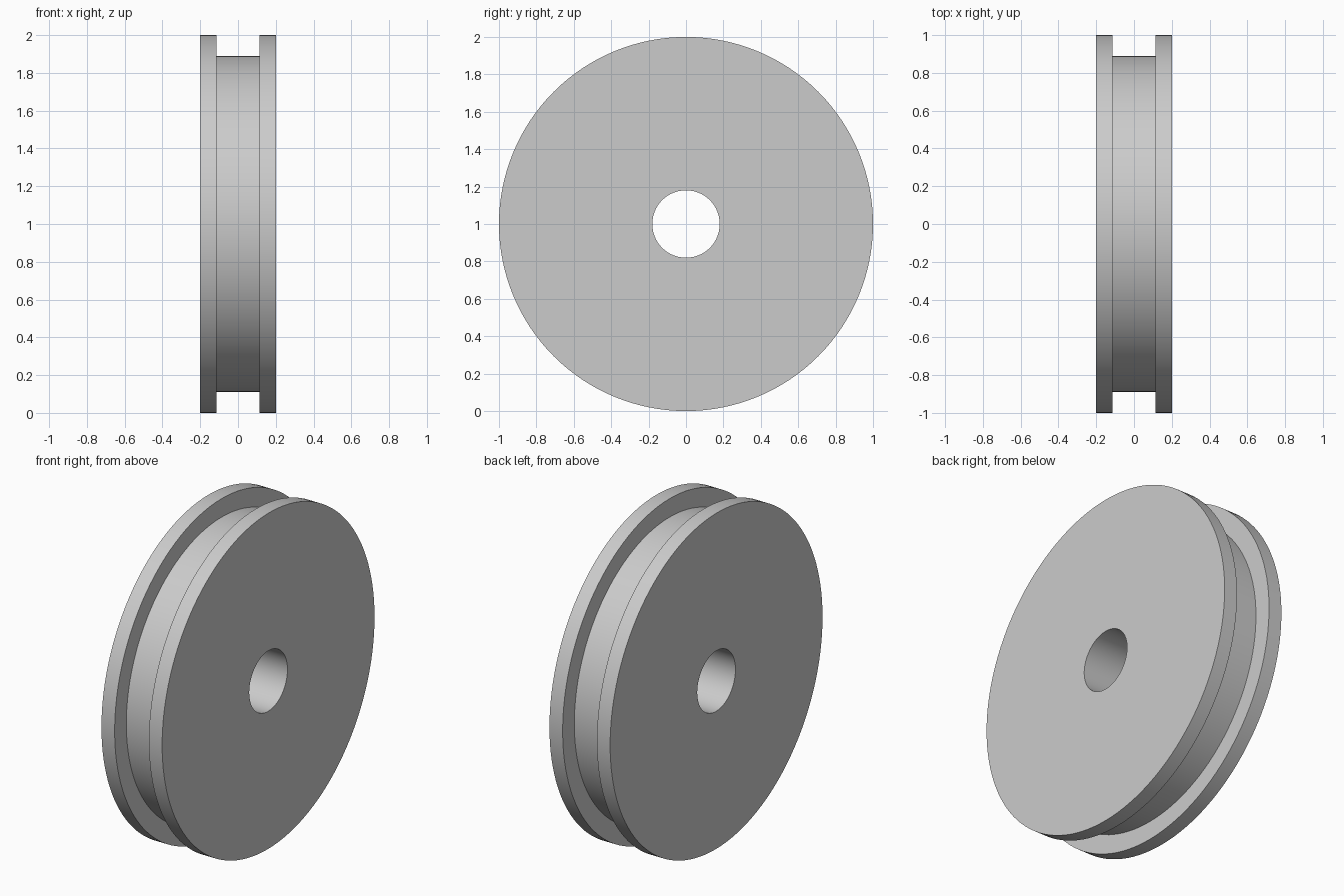
import bpy
import bmesh
import math
from mathutils import Matrix, Vector

cube = bpy.data.objects.get("Cube")
if cube:
    bpy.data.objects.remove(cube, do_unlink=True)

SEGMENTS = 128
HALF_WIDTH, HALF_GROOVE = 0.2, 0.113
RIM, GROOVE, BORE = 1.0, 0.89, 0.18

# Plain grey material
grey = bpy.data.materials.new("plain_grey")
grey.use_nodes = True
colour = (0.6, 0.6, 0.6, 1.0)
grey.diffuse_color = colour
grey.node_tree.nodes["Principled BSDF"].inputs["Base Color"].default_value = colour

# Half cross-section (x, radius), mirrored to close the loop
half = [(HALF_WIDTH, BORE), (HALF_WIDTH, RIM), (HALF_GROOVE, RIM), (HALF_GROOVE, GROOVE)]
profile = half + [(-x, r) for x, r in reversed(half)]

# Revolve the section around the x axle
bm = bmesh.new()
rings = []
for i in range(SEGMENTS):
    turn = Matrix.Rotation(math.tau * i / SEGMENTS, 4, 'X')
    rings.append([bm.verts.new(turn @ Vector((x, 0, r))) for x, r in profile])
for i, ring in enumerate(rings):
    following = rings[(i + 1) % SEGMENTS]
    for j in range(len(profile)):
        k = (j + 1) % len(profile)
        bm.faces.new((ring[j], ring[k], following[k], following[j]))
bmesh.ops.recalc_face_normals(bm, faces=bm.faces)
mesh = bpy.data.meshes.new("grooved_wheel")
bm.to_mesh(mesh)
bm.free()
mesh.materials.append(grey)

# Grooved wheel, standing on the ground
wheel = bpy.data.objects.new("grooved_wheel", mesh)
wheel.location.z = RIM
bpy.context.collection.objects.link(wheel)
bpy.ops.object.select_all(action='DESELECT')
wheel.select_set(True)
bpy.context.view_layer.objects.active = wheel
bpy.ops.object.shade_smooth_by_angle(angle=math.radians(30))
